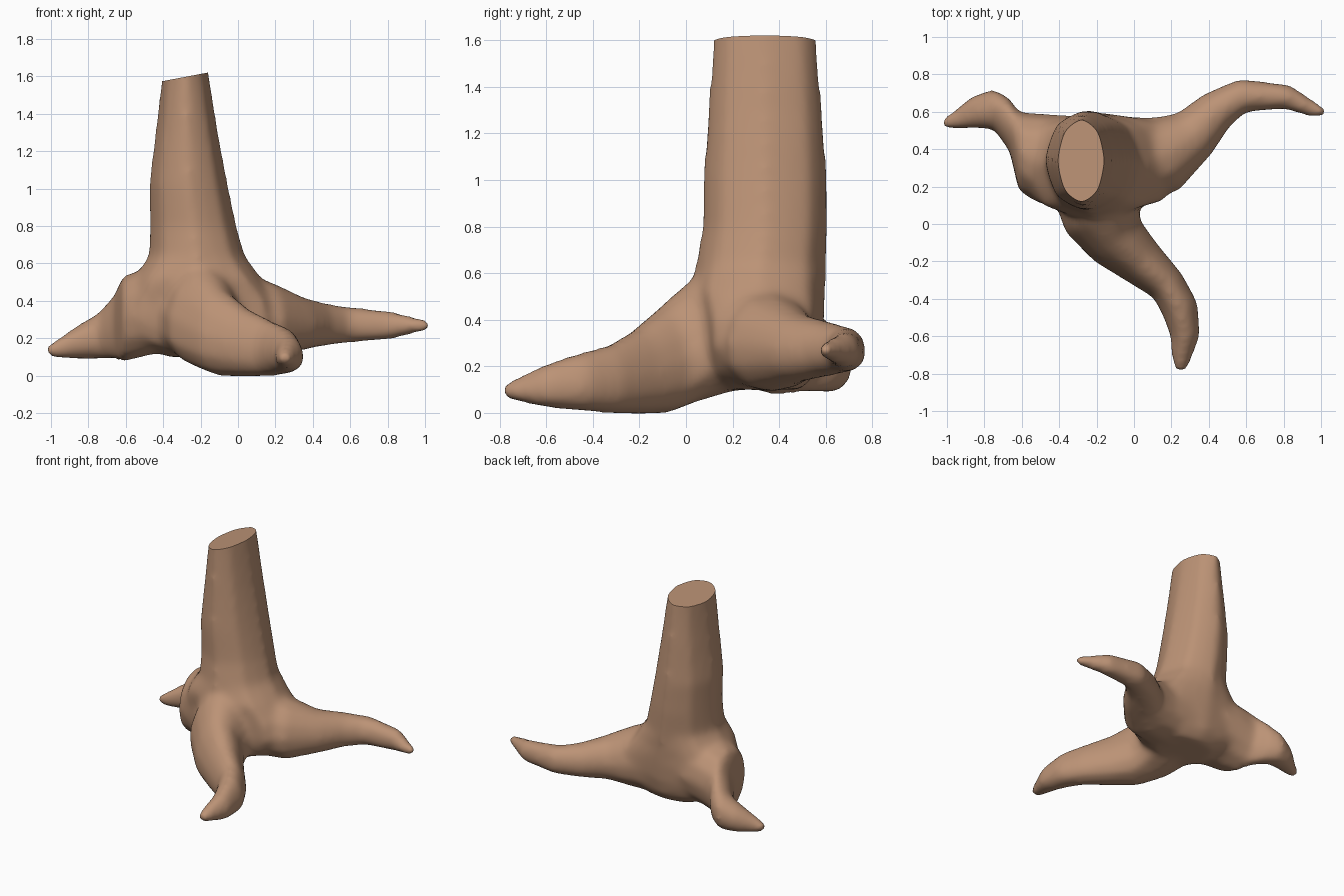
import bpy, bmesh, math
from mathutils import Vector

if "Cube" in bpy.data.objects:
    bpy.data.objects.remove(bpy.data.objects["Cube"])


def loft(bm, rings):
    """Skin a list of closed point rings and cap both ends."""
    loops = [[bm.verts.new(p) for p in r] for r in rings]
    n = len(loops[0])
    for a, b in zip(loops, loops[1:]):
        for i in range(n):
            j = (i + 1) % n
            bm.faces.new((a[i], a[j], b[j], b[i]))
    bm.faces.new(loops[0][::-1])
    bm.faces.new(loops[-1])


def power(v, e):
    return math.copysign(abs(v) ** e, v)


def trunk_ring(z, x0, x1, y0, y1, e=1.0, n=16):
    """Ring of a softened octagon; e below 1 makes it squarer."""
    cx, cy, hx, hy = (x0 + x1) / 2, (y0 + y1) / 2, (x1 - x0) / 2, (y1 - y0) / 2
    ring = []
    for i in range(n):
        a, r = 2 * math.pi * i / n, 0.955 if i % 2 else 1
        ring.append((cx + hx * r * power(math.cos(a), e),
                     cy + hy * r * power(math.sin(a), e), z))
    return ring


def root_rings(path, heading=None, taper=0.0, n=12):
    """path rows: x, y, half width, bottom z, top z; taper narrows the top."""
    rings = []
    for k, (x, y, w, z0, z1) in enumerate(path):
        a, b = path[max(k - 1, 0)], path[min(k + 1, len(path) - 1)]
        t = Vector(heading or (b[0] - a[0], b[1] - a[1])).normalized()
        side = Vector((-t.y, t.x))
        ring = []
        for i in range(n):
            ang = 2 * math.pi * i / n
            c = w * power(math.cos(ang), 0.9) * (1 - taper * math.sin(ang))
            ring.append((x + side.x * c, y + side.y * c,
                         (z0 + z1) / 2 + (z1 - z0) / 2 * math.sin(ang)))
        rings.append(ring)
    return rings


bm = bmesh.new()

# Trunk and flared base: z, x range, y range, squareness
trunk = [(0.10, -0.38, 0.04, 0.16, 0.50, 0.8), (0.17, -0.53, 0.16, 0.09, 0.56, 0.7),
         (0.28, -0.61, 0.24, 0.075, 0.585, 0.6), (0.40, -0.61, 0.22, 0.06, 0.595, 0.7),
         (0.52, -0.56, 0.13, 0.02, 0.60, 0.85), (0.64, -0.48, 0.04, 0.04, 0.605),
         (0.80, -0.475, -0.005, 0.067, 0.612), (1.02, -0.478, -0.052, 0.07, 0.61),
         (1.30, -0.443, -0.105, 0.09, 0.59), (1.60, -0.407, -0.153, 0.111, 0.564),
         (1.75, -0.387, -0.178, 0.121, 0.55)]
loft(bm, [trunk_ring(*r) for r in trunk])

# Three roots
front_root = [(-0.20, 0.20, 0.24, 0.09, 0.64), (-0.17, 0.03, 0.21, 0.04, 0.58),
              (-0.09, -0.09, 0.165, -0.005, 0.465), (0.04, -0.205, 0.13, -0.01, 0.365),
              (0.18, -0.33, 0.10, -0.005, 0.295), (0.245, -0.45, 0.10, 0.005, 0.265),
              (0.275, -0.60, 0.08, 0.02, 0.215), (0.25, -0.74, 0.05, 0.05, 0.15),
              (0.25, -0.79, 0.03, 0.065, 0.125)]
right_root = [(-0.05, 0.34, 0.24, 0.09, 0.58), (0.17, 0.375, 0.21, 0.09, 0.505),
              (0.32, 0.48, 0.145, 0.13, 0.43), (0.44, 0.605, 0.115, 0.155, 0.395),
              (0.58, 0.687, 0.093, 0.173, 0.373), (0.82, 0.68, 0.068, 0.192, 0.348),
              (0.95, 0.615, 0.047, 0.225, 0.315), (1.025, 0.59, 0.03, 0.24, 0.30)]
left_root = [(-0.33, 0.34, 0.24, 0.14, 0.57), (-0.50, 0.35, 0.245, 0.10, 0.57),
             (-0.615, 0.385, 0.215, 0.07, 0.54), (-0.665, 0.53, 0.145, 0.08, 0.43),
             (-0.75, 0.615, 0.11, 0.085, 0.335), (-0.87, 0.597, 0.087, 0.085, 0.265),
             (-0.97, 0.55, 0.05, 0.09, 0.195), (-1.025, 0.54, 0.03, 0.105, 0.165)]
loft(bm, root_rings(front_root, taper=0.22))
loft(bm, root_rings(right_root, taper=0.1))
loft(bm, root_rings(left_root, heading=(-1, 0)))

bmesh.ops.recalc_face_normals(bm, faces=bm.faces)
mesh = bpy.data.meshes.new("tree_stump")
bm.to_mesh(mesh)
stump = bpy.data.objects.new("tree_stump", mesh)
bpy.context.collection.objects.link(stump)

# Fuse trunk and roots into one skin and soften the joints
remesh = stump.modifiers.new("fuse", 'REMESH')
remesh.mode = 'VOXEL'
remesh.voxel_size = 0.02
soften = stump.modifiers.new("soften", 'SMOOTH')
soften.factor = 0.5
soften.iterations = 20
bpy.context.view_layer.update()
fused = bpy.data.meshes.new_from_object(
    stump.evaluated_get(bpy.context.evaluated_depsgraph_get()))
stump.modifiers.clear()

# Saw the trunk off with a slightly tilted flat cut
bm.clear()
bm.from_mesh(fused)
cut = bmesh.ops.bisect_plane(bm, geom=bm.verts[:] + bm.edges[:] + bm.faces[:],
                             plane_co=(-0.28, 0.34, 1.598), plane_no=(-0.19, 0, 1),
                             clear_outer=True)
edges = [g for g in cut["geom_cut"] if isinstance(g, bmesh.types.BMEdge)]
bmesh.ops.contextual_create(bm, geom=edges)
bmesh.ops.recalc_face_normals(bm, faces=bm.faces)
bm.to_mesh(fused)
bm.free()
stump.data = fused

# Bark colour and shading
bark = bpy.data.materials.new("bark")
bark.diffuse_color = (0.50, 0.29, 0.18, 1)
bark.use_nodes = True
bark.node_tree.nodes["Principled BSDF"].inputs["Base Color"].default_value = bark.diffuse_color
fused.materials.clear()
fused.materials.append(bark)
bpy.context.view_layer.objects.active = stump
stump.select_set(True)
bpy.ops.object.shade_smooth_by_angle(angle=math.radians(50))
